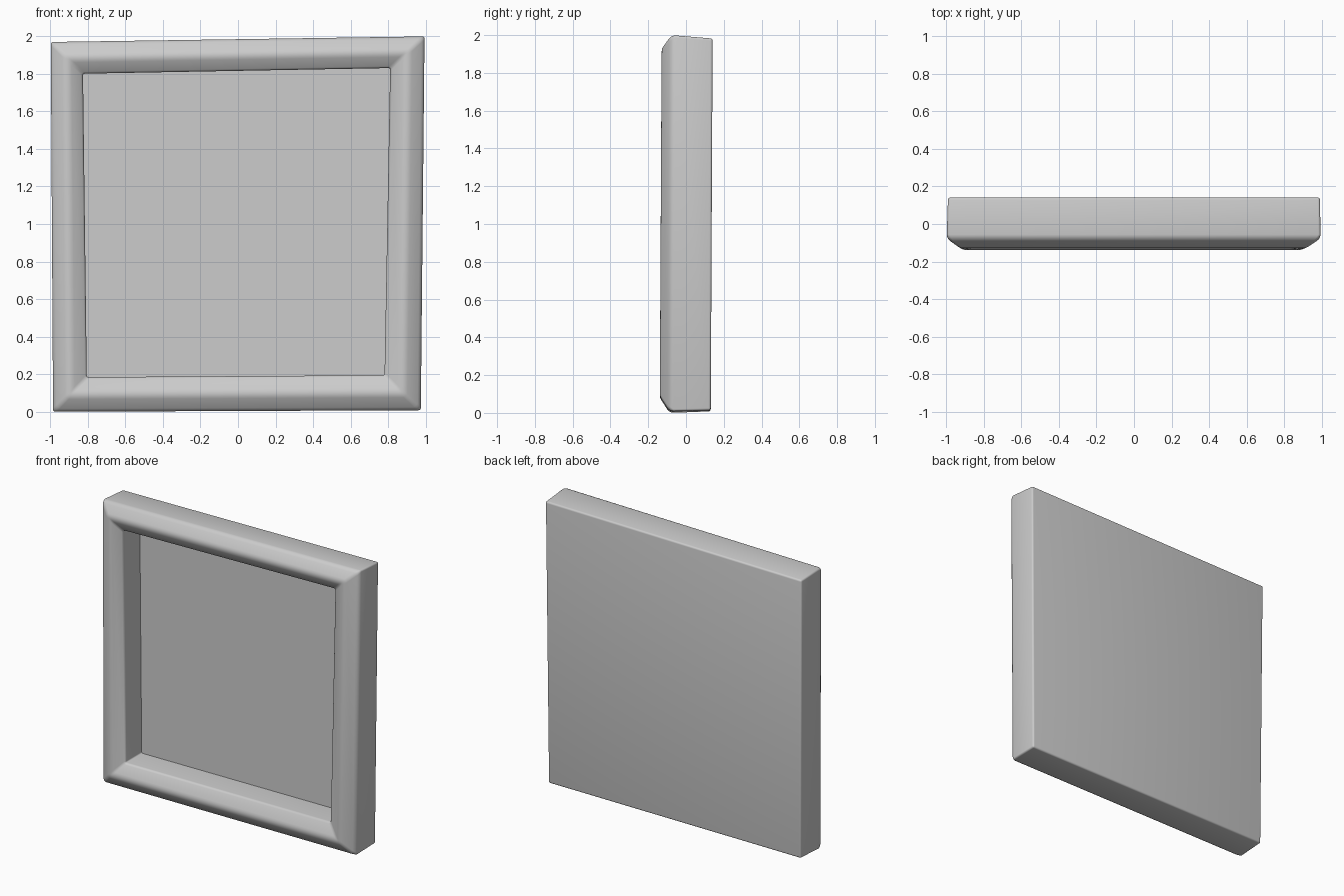
import bpy, bmesh

if "Cube" in bpy.data.objects:
    bpy.data.objects.remove(bpy.data.objects["Cube"])

# Slightly skewed outer and inner outlines (x, z): BL, BR, TR, TL
outer = [(-0.985, 0.0), (0.973, 0.008), (0.993, 2.0), (-0.997, 1.97)]
inner = [(-0.805, 0.185), (0.78, 0.195), (0.81, 1.83), (-0.825, 1.80)]
back = [(-0.978, 0.008), (0.973, 0.014), (0.99, 1.982), (-0.99, 1.957)]
ridge = [((a + c) / 2, (b + d) / 2) for (a, b), (c, d) in zip(outer, inner)]

# Moulding section from back to recessed panel: outline, depth, bevel weight
section = [(back, 0.136, 0.4), (outer, -0.082, 0.7), (ridge, -0.143, 1.0),
           (inner, -0.09, 0.4), (inner, 0.09, 0.0)]

bm = bmesh.new()
weight = bm.edges.layers.float.new("bevel_weight_edge")


def tilt(z):
    return 0.005 * (z - 1)


rings = [[bm.verts.new((x, y + tilt(z), z)) for x, z in outline]
         for outline, y, w in section]

# Moulding faces, back and recessed panel
for a, b in zip(rings, rings[1:]):
    for i in range(4):
        j = (i + 1) % 4
        bm.faces.new((a[i], a[j], b[j], b[i]))
bm.faces.new(rings[0][::-1])
bm.faces.new(rings[-1])

# Bevel weights around each ring and along the mitres
for ring, (_, _, w) in zip(rings, section):
    for i in range(4):
        bm.edges.get((ring[i], ring[(i + 1) % 4]))[weight] = w
for k, w in enumerate((0.4, 0.5, 0.4, 0.3)):
    for i in range(4):
        bm.edges.get((rings[k][i], rings[k + 1][i]))[weight] = w
bmesh.ops.recalc_face_normals(bm, faces=bm.faces)

mesh = bpy.data.meshes.new("picture_frame")
bm.to_mesh(mesh)
bm.free()
frame = bpy.data.objects.new("picture_frame", mesh)
bpy.context.collection.objects.link(frame)

# Softened edges
bevel = frame.modifiers.new("soft_edges", "BEVEL")
bevel.limit_method = "WEIGHT"
bevel.width = 0.03
bevel.segments = 4

bpy.context.view_layer.objects.active = frame
frame.select_set(True)
bpy.ops.object.modifier_apply(modifier=bevel.name)
bpy.ops.object.shade_smooth_by_angle()
